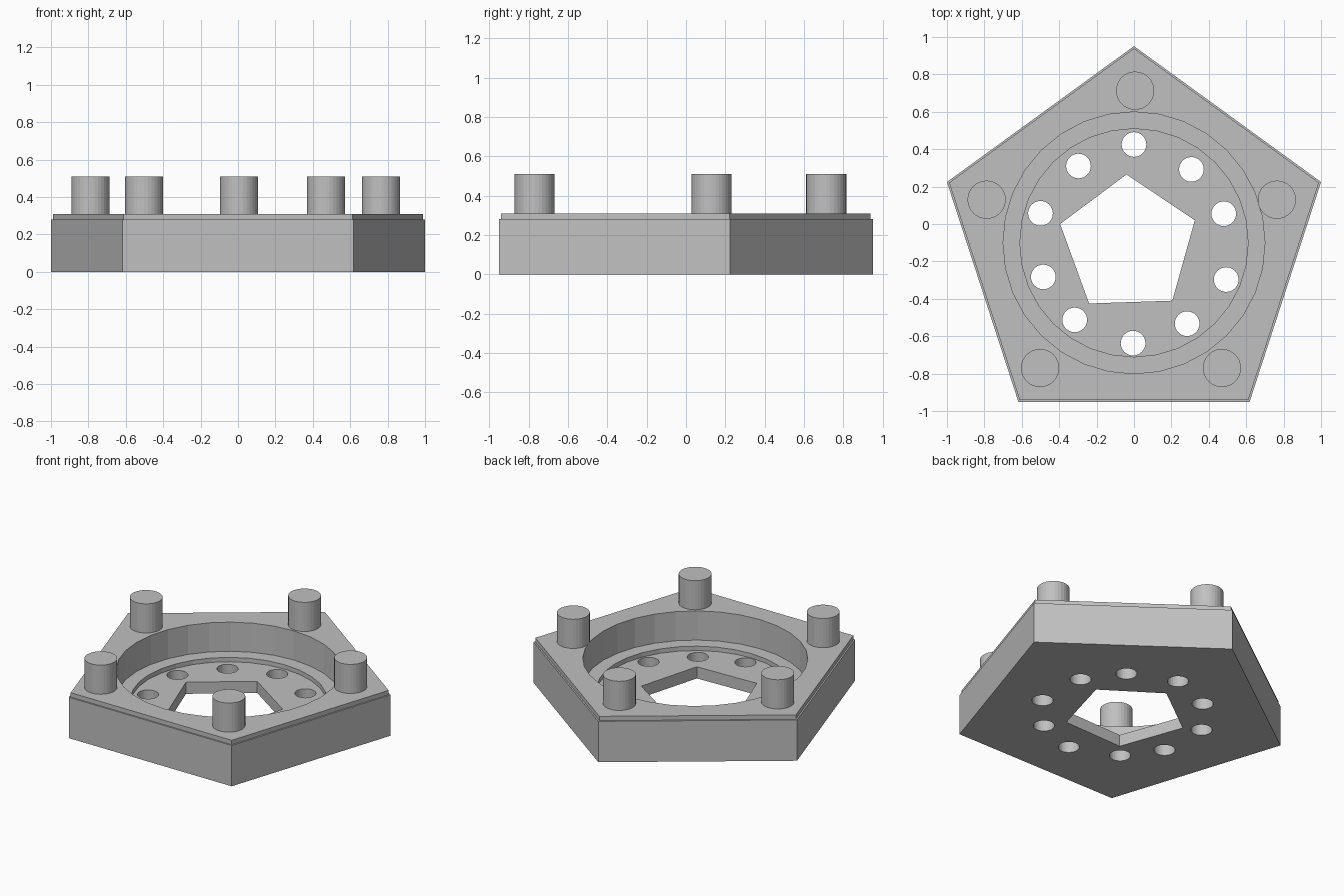
import bpy, bmesh, math

if "Cube" in bpy.data.objects:
    bpy.data.objects.remove(bpy.data.objects["Cube"])

CY = -0.1005   # centre of the pentagon and round recess
R = 1.0515     # pentagon circumradius

mat = bpy.data.materials.new("light grey")
mat.diffuse_color = (0.53, 0.53, 0.53, 1)
mat.use_nodes = True
mat.node_tree.nodes["Principled BSDF"].inputs["Base Color"].default_value = mat.diffuse_color


def ngon(n, r, cx=0.0, cy=CY):
    return [(cx + r * math.cos(math.pi / 2 + 2 * math.pi * i / n),
             cy + r * math.sin(math.pi / 2 + 2 * math.pi * i / n)) for i in range(n)]


def loft(name, rings):
    """Stack of (outline, z) rings skinned into a closed solid."""
    bm = bmesh.new()
    loops = [[bm.verts.new((x, y, z)) for x, y in pts] for pts, z in rings]
    for a, b in zip(loops, loops[1:]):
        n = len(a)
        for i in range(n):
            j = (i + 1) % n
            bm.faces.new((a[i], a[j], b[j], b[i]))
    bm.faces.new(loops[0][::-1])
    bm.faces.new(loops[-1])
    bmesh.ops.recalc_face_normals(bm, faces=bm.faces[:])
    me = bpy.data.meshes.new(name)
    bm.to_mesh(me)
    bm.free()
    me.materials.append(mat)
    ob = bpy.data.objects.new(name, me)
    bpy.context.collection.objects.link(ob)
    return ob


def cut(target, name, pts, z0, z1):
    """Subtract a prism from the target and discard the cutter."""
    cutter = loft(name, [(pts, z0), (pts, z1)])
    cutter.hide_render = True
    mod = target.modifiers.new(name, 'BOOLEAN')
    mod.operation = 'DIFFERENCE'
    mod.solver = 'EXACT'
    mod.object = cutter
    bpy.context.view_layer.objects.active = target
    bpy.ops.object.modifier_apply(modifier=mod.name)
    bpy.data.objects.remove(cutter)


# Pentagonal body with a thin inset top lip
body = loft("pentagon_base", [(ngon(5, R), 0), (ngon(5, R), 0.28),
                              (ngon(5, R - 0.012), 0.28), (ngon(5, R - 0.012), 0.31)])

# Stepped round recess
cut(body, "recess_cutter", ngon(32, 0.70), 0.11, 0.6)
cut(body, "floor_cutter", ngon(32, 0.61), 0.08, 0.5)

# Slightly irregular five-sided opening
opening = [(-0.04, 0.265), (-0.395, 0.0), (-0.24, -0.425), (0.205, -0.41), (0.325, 0.02)]
cut(body, "opening_cutter", opening, -0.2, 0.4)

# Ring of ten drilled holes
for x, y in [(0, 0.425), (0.307, 0.292), (0.48, 0.055), (0.493, -0.297), (0.284, -0.533),
             (-0.005, -0.637), (-0.317, -0.513), (-0.485, -0.283), (-0.5, 0.057), (-0.297, 0.31)]:
    cut(body, "hole_cutter", ngon(32, 0.066, x, y), -0.2, 0.4)

# Corner pegs
for i, (x, y) in enumerate([(0.006, 0.713), (0.764, 0.13), (0.47, -0.77),
                            (-0.502, -0.77), (-0.788, 0.13)]):
    pts = ngon(32, 0.102, x, y)
    loft(f"corner_peg_{i + 1}", [(pts, 0.31), (pts, 0.51)])
